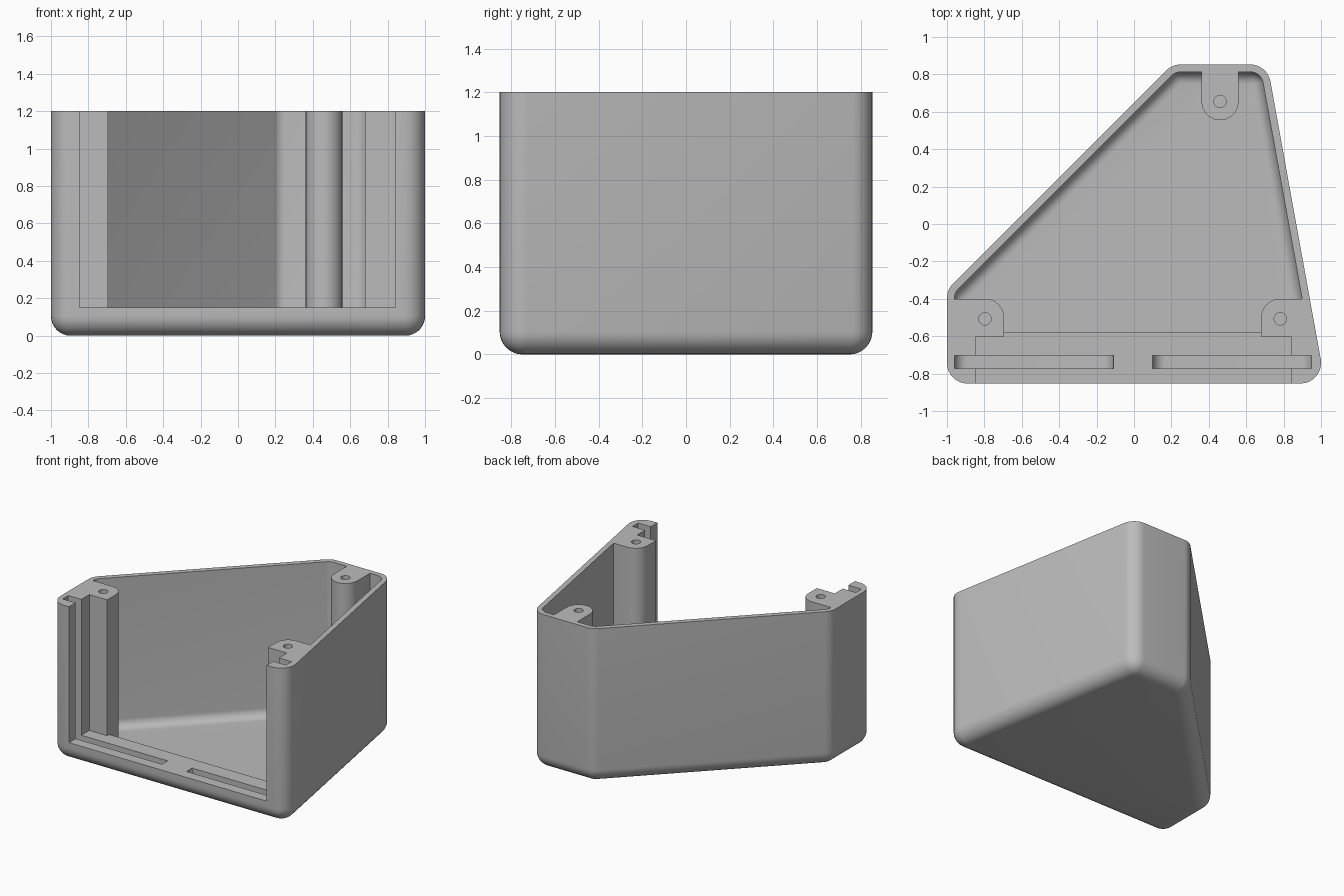
import bpy, bmesh
from math import sin, cos, pi, radians
from mathutils import Vector

if "Cube" in bpy.data.objects:
    bpy.data.objects.remove(bpy.data.objects["Cube"], do_unlink=True)

TOP, SILL, ROUND, WALL = 1.2, 0.15, 0.11, 0.04
OPEN_TOP = TOP + 0.2

grey = bpy.data.materials.new("plain grey")
grey.use_nodes = True
grey.diffuse_color = (0.5, 0.5, 0.5, 1)
grey.node_tree.nodes["Principled BSDF"].inputs["Base Color"].default_value = (0.5, 0.5, 0.5, 1)


def loft(name, rings):
    """Closed solid through matching rings of points."""
    bm = bmesh.new()
    loops = [[bm.verts.new(p) for p in ring] for ring in rings]
    n = len(loops[0])
    for a, b in zip(loops, loops[1:]):
        for i in range(n):
            j = (i + 1) % n
            bm.faces.new((a[i], a[j], b[j], b[i]))
    bm.faces.new(loops[0][::-1])
    bm.faces.new(loops[-1])
    bmesh.ops.recalc_face_normals(bm, faces=bm.faces)
    mesh = bpy.data.meshes.new(name)
    bm.to_mesh(mesh)
    bm.free()
    mesh.materials.append(grey)
    obj = bpy.data.objects.new(name, mesh)
    bpy.context.collection.objects.link(obj)
    return obj


def prism(name, outline, z0, z1):
    return loft(name, [[(x, y, z) for x, y in outline] for z in (z0, z1)])


def box(name, x0, x1, y0, y1, z0, z1):
    return prism(name, [(x0, y0), (x1, y0), (x1, y1), (x0, y1)], z0, z1)


def arc(cx, cy, r, a0, a1, steps=10):
    angles = [radians(a0 + (a1 - a0) * i / steps) for i in range(steps + 1)]
    return [(cx + r * cos(a), cy + r * sin(a)) for a in angles]


def subtract(target, cutter):
    """Cut one solid from another and drop the cutter."""
    mod = target.modifiers.new("cut", 'BOOLEAN')
    mod.operation, mod.solver, mod.object = 'DIFFERENCE', 'EXACT', cutter
    cutter.hide_render = True
    bpy.context.view_layer.objects.active = target
    bpy.ops.object.modifier_apply(modifier=mod.name)
    bpy.data.objects.remove(cutter, do_unlink=True)


# Five-sided plan, counter-clockwise, with arc centres for its rounded corners
plan = [Vector(p) for p in ((-1, -0.853), (1.022, -0.853), (0.713, 0.853),
                            (0.204, 0.853), (-1, -0.351))]
corners = []
for i, p in enumerate(plan):
    d0 = (p - plan[i - 1]).normalized()
    d1 = (plan[(i + 1) % len(plan)] - p).normalized()
    n0, n1 = Vector((d0.y, -d0.x)), Vector((d1.y, -d1.x))
    corners.append((p - ROUND * (n0 + n1) / (1 + n0.dot(n1)), n0, n1))


def ring(radius, z, steps=8):
    points = []
    for centre, n0, n1 in corners:
        for i in range(steps + 1):
            q = centre + radius * n0.slerp(n1, i / steps)
            points.append((q.x, q.y, z))
    return points


def tub(name, radius, floor, top, steps=8):
    """Plan-shaped solid with a rounded bottom edge."""
    core = 0.005
    f = radius - core
    rings = [ring(core + f * sin(a), floor + f * (1 - cos(a)))
             for a in (i * pi / 2 / steps for i in range(steps + 1))]
    return loft(name, rings + [ring(radius, top)])


case = tub("open_case", ROUND, 0, TOP)
cavity = tub("cavity", ROUND - WALL, WALL, OPEN_TOP)

# Material left standing inside the cavity: sill and three screw posts
post_r = 0.1
subtract(cavity, box("sill", -1.2, 1.2, -1, -0.58, -0.1, SILL))
left_corner = arc(-0.695 - post_r, -0.4 - post_r, post_r, 0, 90)
right_corner = arc(0.68 + post_r, -0.4 - post_r, post_r, 90, 180)
posts = {
    "front_right_post": [(-1.2, -1), (-0.695, -1)] + left_corner + [(-1.2, -0.4)],
    "front_left_post": [(1.2, -1), (1.2, -0.4)] + right_corner + [(0.68, -1)],
    "back_post": [(0.56, 1), (0.36, 1)] + arc(0.46, 0.655, post_r, 180, 360),
}
for name, outline in posts.items():
    subtract(cavity, prism(name, outline, -0.1, OPEN_TOP + 0.1))
subtract(case, cavity)

# Front opening
subtract(case, box("opening", -0.848, 0.842, -1, -0.605, SILL, OPEN_TOP))

# Slot for a sliding panel, interrupted by a rounded rise in the middle
r, bed = 0.07, 0.08
slot = [(-0.96, OPEN_TOP)] + arc(-0.96 + r, bed + r, r, 180, 270)
slot += arc(-0.11 - r, bed + r, r, 270, 360) + arc(0.1 + r, bed + r, r, 180, 270)
slot += arc(0.95 - r, bed + r, r, 270, 360) + [(0.95, OPEN_TOP)]
subtract(case, loft("slot", [[(x, y, z) for x, z in slot] for y in (-0.772, -0.703)]))

# Screw holes
for x, y in ((-0.797, -0.507), (0.782, -0.507), (0.46, 0.655)):
    hole = arc(x, y, 0.033, 0, 360, 24)[:-1]
    subtract(case, prism("screw_hole", hole, TOP - 0.4, OPEN_TOP))

bpy.ops.object.select_all(action='DESELECT')
case.select_set(True)
bpy.context.view_layer.objects.active = case
bpy.ops.object.shade_smooth_by_angle(angle=radians(30))
